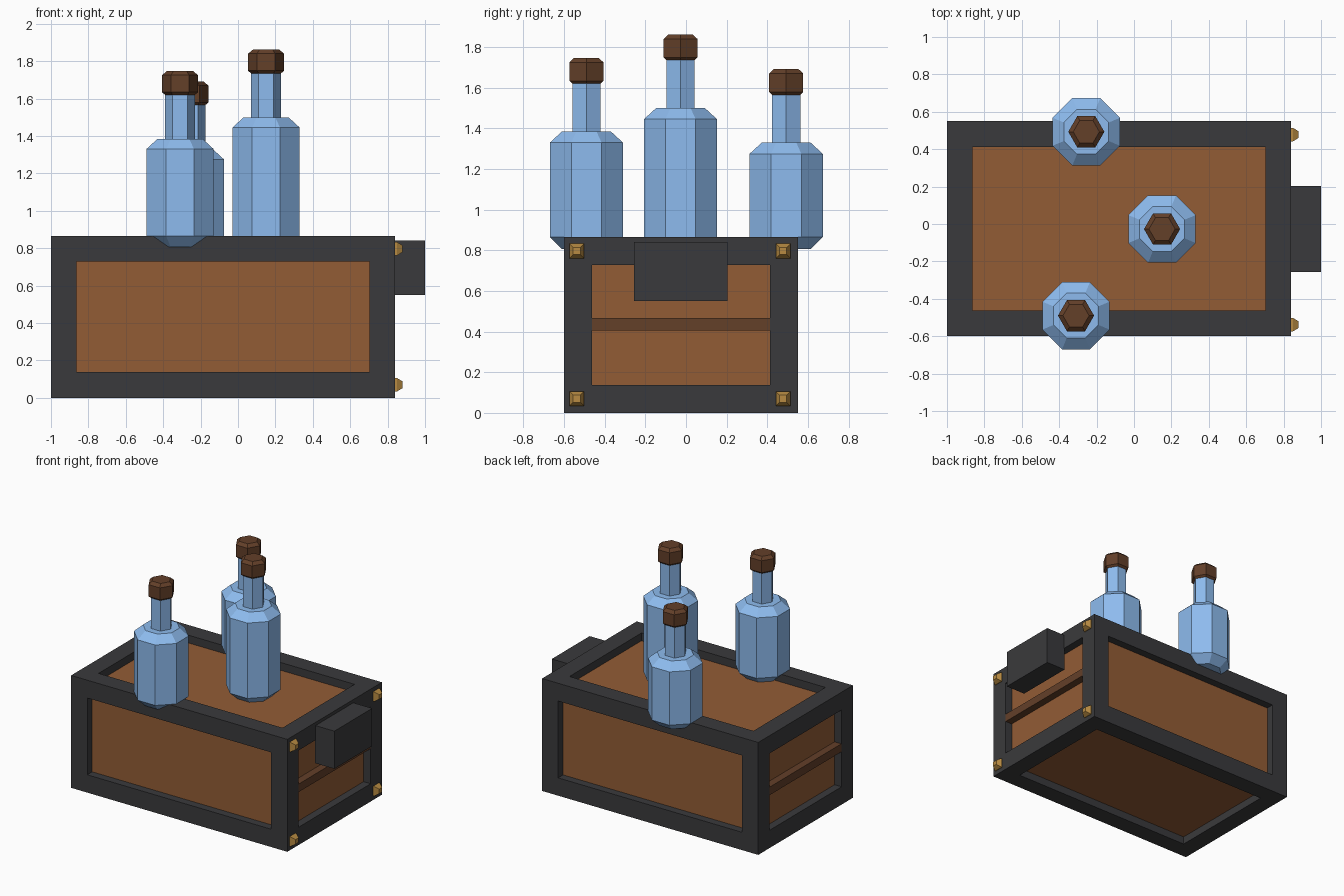
import bpy, bmesh
from math import pi, cos, sin
from mathutils import Vector

if "Cube" in bpy.data.objects:
    bpy.data.objects.remove(bpy.data.objects["Cube"])


def material(name, rgb):
    m = bpy.data.materials.new(name)
    m.diffuse_color = (*rgb, 1)
    m.use_nodes = True
    m.node_tree.nodes["Principled BSDF"].inputs["Base Color"].default_value = m.diffuse_color
    return m


IRON = material("dark_iron", (0.042, 0.042, 0.045))
WOOD = material("wood", (0.29, 0.107, 0.036))
DARK_WOOD = material("dark_wood", (0.125, 0.05, 0.022))
GLASS = material("blue_glass", (0.27, 0.50, 0.86))
BRASS = material("brass", (0.48, 0.26, 0.055))


def finish(name, bm, mat):
    bmesh.ops.recalc_face_normals(bm, faces=bm.faces)
    me = bpy.data.meshes.new(name)
    bm.to_mesh(me)
    bm.free()
    me.materials.append(mat)
    ob = bpy.data.objects.new(name, me)
    bpy.context.collection.objects.link(ob)
    return ob


def box_bm(lo, hi):
    bm = bmesh.new()
    bmesh.ops.create_cube(bm, size=1)
    lo, hi = Vector(lo), Vector(hi)
    for v in bm.verts:
        v.co = (lo + hi) / 2 + v.co * (hi - lo)
    return bm


def box(name, lo, hi, mat):
    return finish(name, box_bm(lo, hi), mat)


def stack(name, profile, sides, turn, loc, mat, axis="Z"):
    """Closed stack of regular polygon rings; profile holds (corner radius, height)."""
    bm = bmesh.new()
    rings = []
    for r, h in profile:
        ring = []
        for i in range(sides):
            a = turn + 2 * pi * i / sides
            p = (r * cos(a), r * sin(a), h)
            if axis == "X":
                p = (p[2], p[0], p[1])
            ring.append(bm.verts.new(Vector(loc) + Vector(p)))
        rings.append(ring)
    for a, b in zip(rings, rings[1:]):
        for i in range(sides):
            j = (i + 1) % sides
            bm.faces.new((a[i], a[j], b[j], b[i]))
    bm.faces.new(rings[0][::-1])
    bm.faces.new(rings[-1])
    return finish(name, bm, mat)


LO, HI = Vector((-1, -0.6, 0)), Vector((0.84, 0.55, 0.865))
BEAM, DEPTH = 0.137, 0.06

# Iron frame: a box with every side inset, recessed and opened
bm = box_bm(LO, HI)
sides = bm.faces[:]
bmesh.ops.inset_individual(bm, faces=sides, thickness=BEAM, use_even_offset=True)
bmesh.ops.inset_individual(bm, faces=sides, thickness=0, depth=-DEPTH)
bmesh.ops.delete(bm, geom=sides, context="FACES")
finish("crate_frame", bm, IRON)

# Wooden panels set back inside the frame
inset = Vector((DEPTH,) * 3)
box("crate_panels", LO + inset, HI - inset, WOOD)

# Slat across each end panel
y0, y1 = LO.y + BEAM, HI.y - BEAM
box("left_slat", (-0.998, y0, 0.405), (-0.93, y1, 0.467), DARK_WOOD)
box("right_slat", (0.77, y0, 0.405), (0.838, y1, 0.467), DARK_WOOD)

# Block on the right end
box("end_block", (0.835, -0.257, 0.55), (1.0, 0.203, 0.84), IRON)

# Brass studs at the corners of the right end
for y in (-0.538, 0.478):
    for z in (0.07, 0.797):
        stack("stud", [(0.051, 0), (0.051, 0.012), (0.025, 0.042)],
              4, pi / 4, (0.838, y, z), BRASS, "X")

# Bottles: eight-sided body, six-sided neck and stopper
OCT = 1 / cos(pi / 8)
for name, x, y, shoulder in (("front", -0.31, -0.49, 1.33),
                             ("middle", 0.15, -0.027, 1.445),
                             ("back", -0.255, 0.493, 1.275)):
    top = shoulder + 0.055
    cap = top + 0.227
    stack(name + "_bottle_body",
          [(0.12 * OCT, 0.806), (0.18 * OCT, 0.865), (0.18 * OCT, shoulder), (0.12 * OCT, top)],
          8, pi / 8, (x, y, 0), GLASS)
    stack(name + "_bottle_neck", [(0.08, top - 0.01), (0.08, cap + 0.02)],
          6, 0, (x, y, 0), GLASS)
    stack(name + "_bottle_stopper",
          [(0.07, cap), (0.0965, cap + 0.022), (0.0965, cap + 0.113), (0.07, cap + 0.135)],
          6, 0, (x, y, 0), DARK_WOOD)
